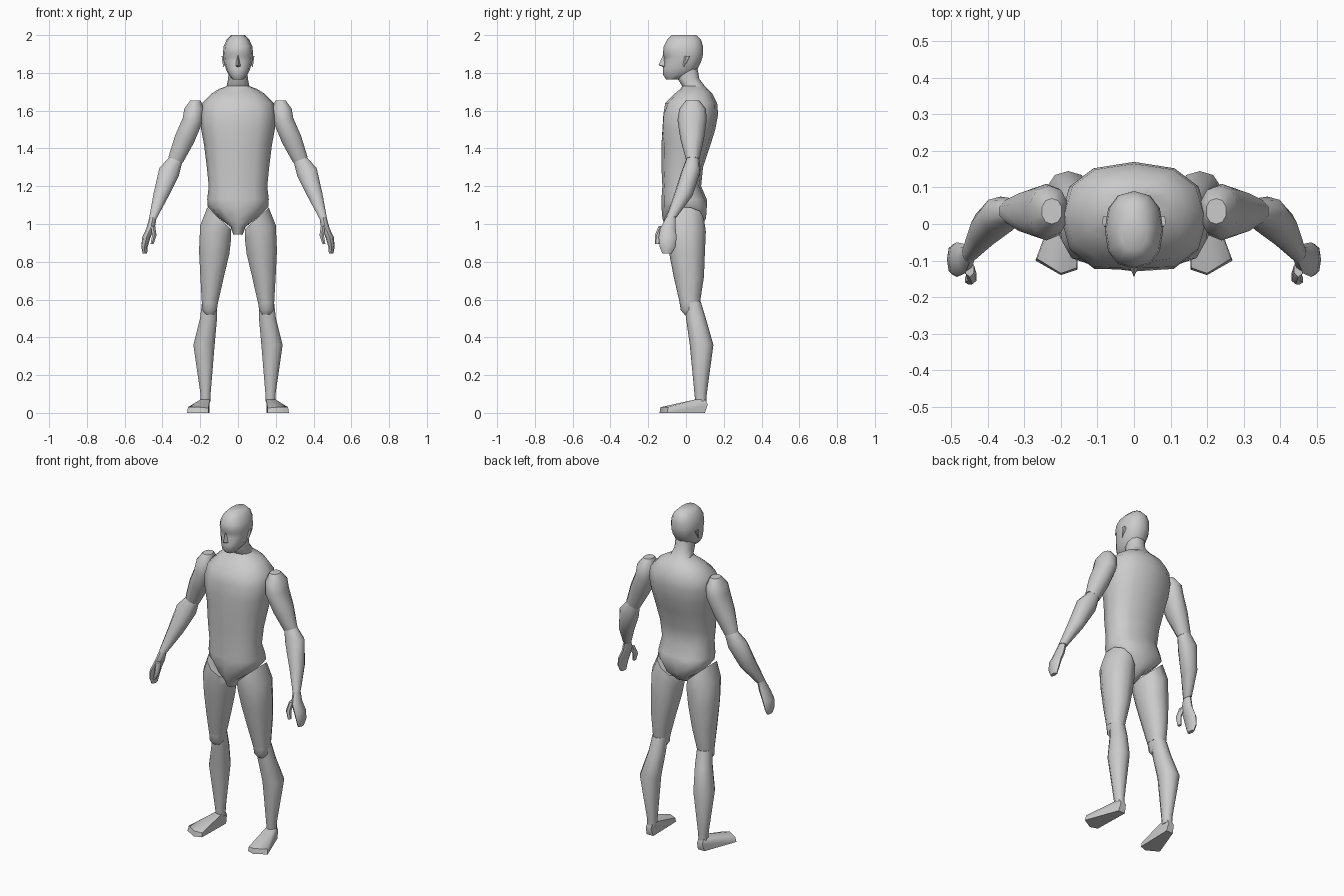
import bpy
import bmesh
from math import sin, cos, pi, radians, copysign
from mathutils import Vector

default_cube = bpy.data.objects.get("Cube")
if default_cube:
    bpy.data.objects.remove(default_cube, do_unlink=True)

# One plain clay grey for the whole figure
clay = bpy.data.materials.new("clay grey")
clay.use_nodes = True
clay_colour = (0.6, 0.6, 0.6, 1)
clay.diffuse_color = clay_colour
clay.node_tree.nodes["Principled BSDF"].inputs["Base Color"].default_value = clay_colour


def finish(name, bm, sharp_angle=50):
    """Turn a bmesh into a named, smooth shaded object."""
    bmesh.ops.recalc_face_normals(bm, faces=bm.faces[:])
    mesh = bpy.data.meshes.new(name)
    bm.to_mesh(mesh)
    bm.free()
    mesh.materials.append(clay)
    part = bpy.data.objects.new(name, mesh)
    bpy.context.collection.objects.link(part)
    bpy.ops.object.select_all(action="DESELECT")
    part.select_set(True)
    bpy.context.view_layer.objects.active = part
    bpy.ops.object.shade_smooth_by_angle(angle=radians(sharp_angle))
    return part


def squash(value, power):
    """Round or square off an ellipse coordinate."""
    return copysign(abs(value) ** power, value)


def loft(name, rings, side=1, count=10, power=0.9):
    """Skin rings of (centre x, front y, back y, height, half width, tilt)."""
    bm = bmesh.new()
    loops = []
    for centre, front, back, height, half_width, tilt in rings:
        loop = []
        for step in range(count):
            angle = 2 * pi * step / count - pi / 2
            across = half_width * squash(cos(angle), power)
            depth = (front + back) / 2 + (back - front) / 2 * squash(sin(angle), power)
            loop.append(bm.verts.new((side * (centre + across), depth, height + tilt * across)))
        loops.append(loop)
    for lower, upper in zip(loops, loops[1:]):
        for step in range(count):
            following = (step + 1) % count
            bm.faces.new((lower[step], lower[following], upper[following], upper[step]))
    bm.faces.new(loops[0])
    bm.faces.new(loops[-1])
    return finish(name, bm)


def central_loft(name, rings):
    """Loft a part that sits on the middle plane."""
    return loft(name, [(0, *ring, 0) for ring in rings], count=12, power=0.85)


def hull(name, points, side=1):
    """Wrap a small convex part around its corner points."""
    bm = bmesh.new()
    for x, y, z in points:
        bm.verts.new((side * x, y, z))
    bmesh.ops.convex_hull(bm, input=bm.verts[:])
    return finish(name, bm)


def dent(part, rule, offset):
    """Push the vertices picked by a rule."""
    for vertex in part.data.vertices:
        if rule(vertex.co):
            vertex.co += Vector(offset)


# Torso, from crotch to neck: front, back, height, half width
torso = central_loft("torso", [
    (-.09, 0, .945, .025),
    (-.11, .08, .985, .04),
    (-.125, .12, 1.03, .1),
    (-.13, .125, 1.09, .16),
    (-.13, .11, 1.13, .163),
    (-.125, .08, 1.2, .155),
    (-.13, .09, 1.3, .165),
    (-.13, .13, 1.42, .18),
    (-.14, .155, 1.5, .195),
    (-.135, .17, 1.58, .2),
    (-.11, .165, 1.64, .19),
    (-.06, .14, 1.69, .14),
    (-.03, .115, 1.715, .1),
    (-.02, .1, 1.73, .06),
    (-.045, .07, 1.77, .052),
    (-.05, .06, 1.83, .05),
])
# Breastbone groove and cleft at the seat
dent(torso, lambda v: abs(v.x) < .01 and v.y < 0 and 1.45 < v.z < 1.6, (0, .015, 0))
dent(torso, lambda v: abs(v.x) < .01 and v.y > 0 and 1 < v.z < 1.1, (0, -.02, 0))

# Head, from chin to crown
head = central_loft("head", [
    (-.105, -.03, 1.765, .028),
    (-.122, .03, 1.79, .05),
    (-.122, .06, 1.82, .064),
    (-.12, .08, 1.86, .075),
    (-.118, .088, 1.885, .078),
    (-.122, .09, 1.905, .08),
    (-.118, .09, 1.94, .076),
    (-.1, .08, 1.975, .06),
    (-.075, .055, 2, .035),
])
# Eye sockets
dent(head, lambda v: .02 < abs(v.x) < .06 and v.y < -.05 and 1.85 < v.z < 1.89, (0, .012, 0))
hull("nose", [
    (0, -.119, 1.9), (0, -.145, 1.842), (0, -.11, 1.825),
    (.015, -.112, 1.835), (-.015, -.112, 1.835),
])

for label, side in (("left", 1), ("right", -1)):
    hull(label + "_ear", [
        (.07, -.015, 1.84), (.07, -.015, 1.885), (.07, .02, 1.885),
        (.085, .02, 1.89), (.087, 0, 1.89), (.078, -.01, 1.83),
    ], side)

    # Arm parts: centre, front, back, height, half width, tilt
    loft(label + "_upper_arm", [
        (.225, 0, .07, 1.655, .028, 0),
        (.233, -.035, .105, 1.61, .054, 0),
        (.24, -.045, .11, 1.55, .055, .2),
        (.283, -.03, .095, 1.45, .052, .4),
        (.33, 0, .07, 1.34, .04, .4),
    ], side)
    loft(label + "_forearm", [
        (.33, 0, .07, 1.34, .036, .4),
        (.365, -.025, .075, 1.275, .054, .4),
        (.41, -.065, .035, 1.15, .038, .4),
        (.45, -.105, -.05, 1.035, .02, .3),
    ], side)
    loft(label + "_hand", [
        (.45, -.105, -.055, 1.035, .018, .3),
        (.462, -.135, -.055, .98, .022, 0),
        (.485, -.145, -.05, .93, .022, 0),
        (.495, -.14, -.055, .88, .017, 0),
        (.493, -.125, -.075, .845, .012, 0),
    ], side, count=8)
    loft(label + "_thumb", [
        (.45, -.145, -.1, .99, .013, 0),
        (.443, -.165, -.125, .94, .013, 0),
        (.455, -.165, -.14, .895, .009, 0),
    ], side, count=6)

    # Leg parts; the thigh top tilts along the groin line
    loft(label + "_thigh", [
        (.1, -.115, .095, 1.03, .066, .9),
        (.118, -.112, .105, .96, .086, .4),
        (.126, -.09, .1, .85, .084, .1),
        (.137, -.065, .095, .72, .065, 0),
        (.148, -.035, .075, .59, .046, 0),
    ], side)
    loft(label + "_kneecap", [
        (.148, -.035, .07, .59, .045, 0),
        (.15, -.028, .05, .545, .04, 0),
        (.15, -.008, .04, .52, .022, 0),
    ], side)
    loft(label + "_shin", [
        (.15, -.01, .078, .59, .042, 0),
        (.156, 0, .105, .5, .047, 0),
        (.18, .02, .145, .36, .059, 0),
        (.172, .045, .11, .1, .028, 0),
        (.172, .05, .108, .055, .026, 0),
    ], side)
    hull(label + "_foot", [
        (.15, .1, 0), (.195, .1, 0), (.155, -.125, 0), (.2, -.14, 0), (.27, -.1, 0),
        (.157, -.12, .025), (.2, -.135, .03), (.265, -.095, .03),
        (.15, .045, .07), (.2, .045, .07), (.155, .115, .045), (.19, .115, .045),
        (.155, .1, .075), (.19, .1, .075),
    ], side)
